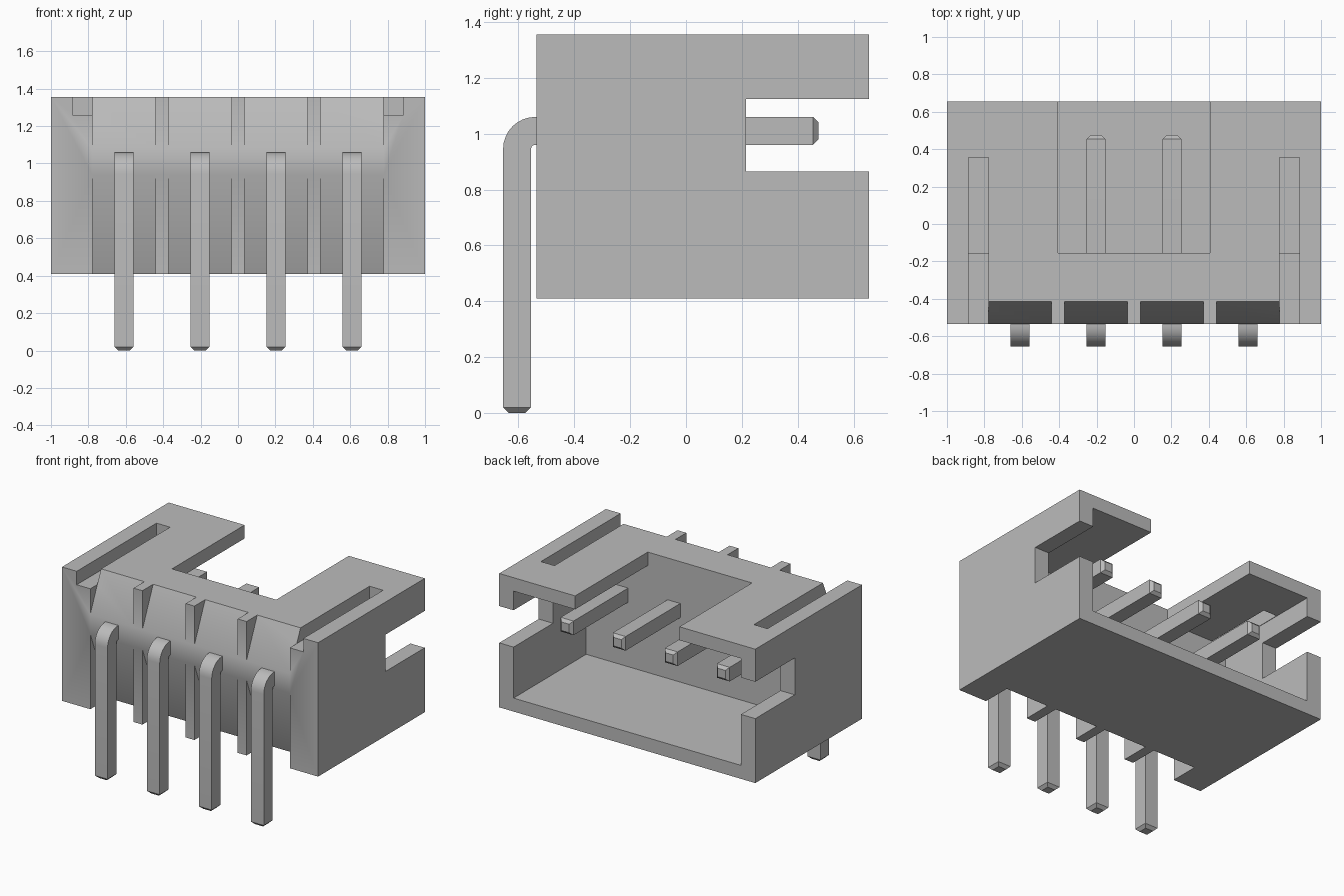
import bpy, bmesh, math

cube = bpy.data.objects.get("Cube")
if cube:
    bpy.data.objects.remove(cube, do_unlink=True)

grey = bpy.data.materials.new("light grey")
grey.use_nodes = True
colour = (0.5, 0.5, 0.5, 1)
grey.diffuse_color = colour
grey.node_tree.nodes["Principled BSDF"].inputs["Base Color"].default_value = colour


def loft(name, rings):
    """Closed solid skinned through equal-length rings of points."""
    bm = bmesh.new()
    loops = [[bm.verts.new(p) for p in ring] for ring in rings]
    n = len(loops[0])
    for a, b in zip(loops, loops[1:]):
        for i in range(n):
            j = (i + 1) % n
            bm.faces.new((a[i], a[j], b[j], b[i]))
    bm.faces.new(loops[0])
    bm.faces.new(loops[-1])
    bmesh.ops.recalc_face_normals(bm, faces=bm.faces)
    mesh = bpy.data.meshes.new(name)
    bm.to_mesh(mesh)
    bm.free()
    mesh.materials.append(grey)
    obj = bpy.data.objects.new(name, mesh)
    bpy.context.collection.objects.link(obj)
    return obj


def prism(name, x0, x1, profile):
    return loft(name, [[(x, y, z) for y, z in profile] for x in (x0, x1)])


def box(name, x0, x1, y0, y1, z0, z1):
    return prism(name, x0, x1, [(y0, z0), (y1, z0), (y1, z1), (y0, z1)])


def activate(obj):
    bpy.ops.object.select_all(action="DESELECT")
    obj.select_set(True)
    bpy.context.view_layer.objects.active = obj


def cut(obj, cutter):
    mod = obj.modifiers.new("cut", "BOOLEAN")
    mod.operation = "DIFFERENCE"
    mod.solver = "EXACT"
    mod.object = cutter
    activate(obj)
    bpy.ops.object.modifier_apply(modifier=mod.name)
    bpy.data.objects.remove(cutter, do_unlink=True)


# Housing shell
FRONT, BACK, BOTTOM, TOP = -0.535, 0.655, 0.41, 1.355
INNER = -0.155
housing = box("housing", -1, 1, FRONT, BACK, BOTTOM, TOP)
cut(housing, box("cavity", -0.888, 0.888, INNER, 1, 0.505, 1.26))
cut(housing, box("top_notch", -0.407, 0.407, INNER, 1, 1.1, 1.5))
cut(housing, box("side_slots", -1.2, 1.2, 0.215, 1, 0.865, 1.125))
for s in (-1, 1):
    x0, x1 = sorted((s * 0.779, s * 0.885))
    cut(housing, box("top_slot", x0, x1, -0.7, 0.355, 1.26, 1.5))

# Sloped recesses between the front ribs
PINS = [-0.61, -0.203, 0.203, 0.61]
for x in PINS:
    x0, x1 = x - 0.169, x + 0.169
    cut(housing, prism("upper_recess", x0, x1,
                       [(FRONT, 1.08), (-0.415, TOP), (-0.415, 1.5), (-0.7, 1.5), (-0.7, 1.08)]))
    cut(housing, prism("lower_recess", x0, x1,
                       [(FRONT, 0.94), (-0.7, 0.94), (-0.7, 0.3), (-0.33, 0.3), (-0.33, BOTTOM)]))
activate(housing)
bpy.ops.object.shade_smooth_by_angle(angle=math.radians(30))


# Bent square pins with tapered ends
def pin_ring(x, half, outer, inner):
    return [(x - half, *outer), (x + half, *outer), (x + half, *inner), (x - half, *inner)]


for number, x in enumerate(PINS, 1):
    rings = [pin_ring(x, 0.03, (-0.635, 0), (-0.575, 0)),
             pin_ring(x, 0.05, (-0.655, 0.02), (-0.555, 0.02))]
    for i in range(9):
        a = math.radians(90 * i / 8)
        outer, inner = [(-0.54 - r * math.cos(a), 0.945 + r * math.sin(a)) for r in (0.115, 0.015)]
        rings.append(pin_ring(x, 0.05, outer, inner))
    rings += [pin_ring(x, 0.05, (0.455, 1.06), (0.455, 0.96)),
              pin_ring(x, 0.03, (0.475, 1.04), (0.475, 0.98))]
    pin = loft(f"pin_{number}", rings)
    activate(pin)
    bpy.ops.object.shade_smooth_by_angle(angle=math.radians(30))
